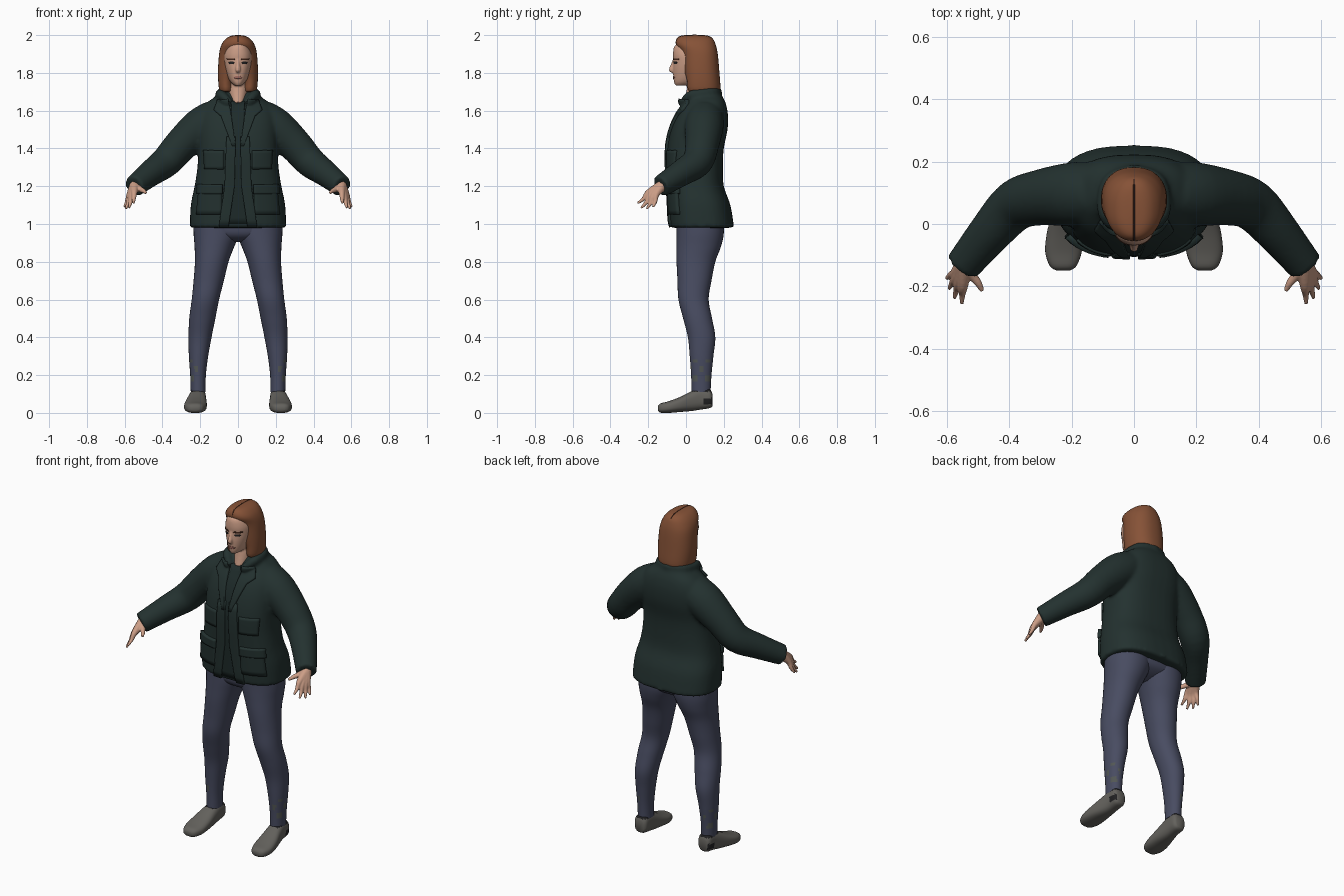
import bpy, bmesh, math
from mathutils import Vector
from mathutils.bvhtree import BVHTree

default = bpy.data.objects.get("Cube")
if default:
    bpy.data.objects.remove(default, do_unlink=True)


def material(name, *rgb):
    mat = bpy.data.materials.new(name)
    mat.use_nodes = True
    mat.diffuse_color = (*rgb, 1)
    shader = next(n for n in mat.node_tree.nodes if n.type == 'BSDF_PRINCIPLED')
    shader.inputs["Base Color"].default_value = (*rgb, 1)
    shader.inputs["Roughness"].default_value = .8
    return mat


JACKET = material("dark green cloth", .017, .031, .029)
SHIRT = material("dark grey cloth", .013, .024, .023)
TROUSERS = material("slate blue cloth", .065, .072, .12)
WORN = material("worn cloth", .085, .095, .09)
SKIN = material("skin", .6, .34, .24)
HAIR = material("auburn hair", .24, .085, .038)
DARK_HAIR = material("dark brown hair", .06, .022, .012)
SHOE = material("grey canvas", .125, .12, .108)
DARK = material("near black", .015, .015, .016)
LIPS = material("lips", .36, .15, .12)
SIDES = (("left", 1), ("right", -1))


def smooth_rows(rows, steps):
    """Catmull-Rom interpolation through rows of numbers."""
    out = []
    last = len(rows) - 1
    for i in range(last):
        a, b, c, d = (rows[min(max(k, 0), last)] for k in range(i - 1, i + 3))
        for s in range(steps):
            t = s / steps
            out.append([q + t * (r - p) / 2 + t * t * (p - 2.5 * q + 2 * r - w / 2)
                        + t ** 3 * (1.5 * (q - r) + (w - p) / 2)
                        for p, q, r, w in zip(a, b, c, d)])
    return out + [list(rows[-1])]


def skin_rings(bm, rings):
    loops = [[bm.verts.new(p) for p in ring] for ring in rings]
    n = len(loops[0])
    for low, high in zip(loops, loops[1:]):
        for i in range(n):
            j = (i + 1) % n
            bm.faces.new((low[i], low[j], high[j], high[i]))
    bm.faces.new(loops[0][::-1])
    bm.faces.new(loops[-1])


def loft(bm, rows, along_y=False, side=1, n=36, power=2.3, steps=4):
    """Rows hold a height, then the low and high limits on the other two axes."""
    rings = []
    for h, a0, a1, b0, b1 in smooth_rows(rows, steps):
        ring = []
        for i in range(n):
            ang = math.tau * i / n
            ca, sa = (math.copysign(abs(f) ** (2 / power), f)
                      for f in (math.cos(ang), math.sin(ang)))
            a = side * ((a0 + a1) / 2 + (a1 - a0) / 2 * ca)
            b = (b0 + b1) / 2 + (b1 - b0) / 2 * sa
            ring.append((a, h, b) if along_y else (a, b, h))
        rings.append(ring)
    skin_rings(bm, rings)


def tube(bm, rows, side=1, n=16, steps=4):
    """Rows hold a path point and the radius there."""
    pts = [(Vector((side * x, y, z)), r) for x, y, z, r in smooth_rows(rows, steps)]
    rings = []
    for i, (p, r) in enumerate(pts):
        way = pts[min(i + 1, len(pts) - 1)][0] - pts[max(i - 1, 0)][0]
        turn = way.to_track_quat('Z', 'Y')
        rings.append([p + turn @ Vector((r * math.cos(math.tau * k / n),
                                         r * math.sin(math.tau * k / n), 0))
                      for k in range(n)])
    skin_rings(bm, rings)


def finish(name, bm, *mats, rule=None, voxel=0, rounds=4):
    bmesh.ops.recalc_face_normals(bm, faces=bm.faces)
    if rule:
        for f in bm.faces:
            f.material_index = int(rule(f.calc_center_median(), f.normal))
    mesh = bpy.data.meshes.new(name)
    bm.to_mesh(mesh)
    bm.free()
    for m in mats:
        mesh.materials.append(m)
    mesh.polygons.foreach_set("use_smooth", [True] * len(mesh.polygons))
    mesh.set_sharp_from_angle(angle=math.radians(50))
    obj = bpy.data.objects.new(name, mesh)
    bpy.context.collection.objects.link(obj)
    if voxel:
        remesh = obj.modifiers.new("blend", 'REMESH')
        remesh.mode, remesh.voxel_size, remesh.use_smooth_shade = 'VOXEL', voxel, True
        relax = obj.modifiers.new("relax", 'SMOOTH')
        relax.factor, relax.iterations = .5, rounds
    return obj


def surface_of(obj):
    bpy.context.view_layer.update()
    return BVHTree.FromObject(obj, bpy.context.evaluated_depsgraph_get())


def patch(name, tree, rows, mat, side=1, thick=.008, cols=8):
    """A plate laid on the front of a surface; rows hold z and two x limits."""
    bm = bmesh.new()
    grid = []
    for i in range(len(rows) - 1):
        for s in range(7 if i == len(rows) - 2 else 6):
            grid.append([p + (q - p) * s / 6 for p, q in zip(rows[i], rows[i + 1])])
    verts = []
    for z, x0, x1 in grid:
        line = []
        for k in range(cols + 1):
            start = Vector((side * (x0 + (x1 - x0) * k / cols), -1, z))
            hit = tree.ray_cast(start, Vector((0, 1, 0)))[0]
            if hit is None:
                hit = tree.find_nearest(Vector((start.x, 0, z)))[0]
            line.append(bm.verts.new(hit))
        verts.append(line)
    for low, high in zip(verts, verts[1:]):
        for k in range(cols):
            bm.faces.new((low[k], low[k + 1], high[k + 1], high[k]))
    obj = finish(name, bm, mat)
    solid = obj.modifiers.new("thickness", 'SOLIDIFY')
    solid.thickness, solid.offset = thick, 0
    return obj


# Jacket: body, sleeves and collar fused into one cloth surface
bm = bmesh.new()
loft(bm, [(.98, -.255, .255, -.085, .255), (1.1, -.25, .25, -.09, .235),
          (1.2, -.23, .23, -.095, .2), (1.3, -.215, .215, -.1, .195),
          (1.4, -.21, .21, -.1, .2), (1.5, -.21, .21, -.08, .22),
          (1.58, -.2, .2, -.045, .222), (1.64, -.165, .165, 0, .21),
          (1.68, -.11, .11, .02, .19), (1.7, -.075, .075, .03, .175)], power=2.6)
for _, s in SIDES:
    tube(bm, [(.12, .1, 1.56, .1), (.2, .095, 1.51, .103), (.3, .085, 1.42, .09),
              (.38, .06, 1.33, .082), (.46, -.025, 1.27, .07),
              (.53, -.11, 1.215, .06), (.55, -.135, 1.2, .058)], s, n=24)
    tube(bm, [(.04, -.02, 1.64, .018), (.085, .02, 1.68, .025), (.095, .08, 1.69, .025),
              (.07, .145, 1.7, .024), (-.01, .17, 1.7, .024)], s)
jacket = finish("jacket", bm, JACKET, voxel=.011)
cloth = surface_of(jacket)

# Shirt strip, front panels, lapels and pockets
patch("shirt_front", cloth, [(1.65, -.035, .035), (1.45, -.03, .03), (1.2, -.03, .03),
                             (1, -.055, .055)], SHIRT)
for label, s in SIDES:
    patch(label + "_front_panel", cloth, [(1.46, .012, .06), (1.2, .018, .07),
                                          (.985, .05, .1)], JACKET, s, .026)
    patch(label + "_lapel", cloth, [(1.66, .05, .1), (1.6, .04, .125), (1.57, .035, .09),
                                    (1.41, .012, .03)], JACKET, s, .028)
    patch(label + "_chest_pocket", cloth, [(1.39, .075, .18), (1.29, .075, .175)],
          JACKET, s, .016)
    patch(label + "_hip_pocket", cloth, [(1.2, .085, .2), (1.05, .085, .215)],
          JACKET, s, .026)
    patch(label + "_hip_pocket_flap", cloth, [(1.21, .08, .205), (1.16, .08, .21)],
          JACKET, s, .036)

# Trousers with worn areas near the ankles
bm = bmesh.new()
loft(bm, [(.905, -.07, .07, .02, .1), (.925, -.15, .15, -.025, .155),
          (.96, -.215, .215, -.048, .195), (1.03, -.23, .23, -.05, .2)])
for _, s in SIDES:
    loft(bm, [(1.03, -.02, .235, -.05, .2), (.95, -.01, .235, -.05, .2),
              (.88, .02, .23, -.05, .185), (.8, .05, .228, -.05, .155),
              (.7, .075, .235, -.045, .135), (.6, .1, .245, -.04, .12),
              (.5, .12, .258, -.015, .138), (.4, .14, .262, .01, .155),
              (.3, .158, .26, .02, .145), (.2, .17, .253, .027, .135),
              (.11, .172, .25, .03, .13)], side=s, steps=6, power=2.1)
finish("trousers", bm, TROUSERS, WORN, rule=lambda c, n: (
    .17 < c.z < .29 and n.x * c.x > 0 and math.sin(c.y * 95) * math.sin(c.z * 60) > .25))

# Shoes with dark ankle opening and heel mark
for label, s in SIDES:
    bm = bmesh.new()
    loft(bm, [(-.149, .205, .25, .012, .035), (-.135, .185, .27, .001, .05),
              (-.09, .168, .285, 0, .062), (-.03, .165, .28, .005, .085),
              (.03, .168, .265, .01, .115), (.08, .17, .255, .018, .133),
              (.125, .172, .252, .025, .128), (.14, .185, .24, .035, .1)],
         along_y=True, side=s, power=2.6)
    finish(label + "_shoe", bm, SHOE, DARK, rule=lambda c, n: (
        (c.z > .113 and n.z > .3) or (c.y > .09 and .045 < c.z < .08 and n.x * c.x > 0)))

# Hands: fingers run from the wrist and fuse into a palm
TIPS = [(.553, -.257, 1.11), (.577, -.238, 1.085), (.594, -.208, 1.08), (.602, -.175, 1.09)]
for label, s in SIDES:
    bm = bmesh.new()
    wrist = Vector((.546, -.128, 1.202))
    for tip in map(Vector, TIPS):
        knuckle = wrist.lerp(tip, .5) + Vector((0, -.006, .01))
        tube(bm, [(*wrist, .03), (*knuckle, .017), (*wrist.lerp(tip, .75), .011),
                  (*tip, .006)], s, n=12)
    tube(bm, [(*wrist, .026), (.52, -.165, 1.185, .016), (.5, -.19, 1.175, .012),
              (.487, -.215, 1.165, .007)], s, n=12)
    finish(label + "_hand", bm, SKIN, voxel=.004, rounds=2)

# Head, neck and nose
bm = bmesh.new()
loft(bm, [(1.733, -.018, .018, -.055, .03), (1.75, -.038, .038, -.063, .08),
          (1.78, -.055, .055, -.067, .12), (1.82, -.067, .067, -.069, .13),
          (1.86, -.074, .074, -.067, .13), (1.9, -.074, .074, -.069, .13),
          (1.94, -.06, .06, -.062, .12), (1.96, -.04, .04, -.04, .1)], power=2.2)
tube(bm, [(0, .07, 1.8, .05), (0, .05, 1.7, .048), (0, .015, 1.63, .03)], n=24)
tube(bm, [(0, -.062, 1.872, .007), (0, -.071, 1.84, .01), (0, -.077, 1.818, .014),
          (0, -.07, 1.806, .009)])
face = finish("head", bm, SKIN, voxel=.005, rounds=2)
skin = surface_of(face)
patch("mouth", skin, [(1.783, -.012, .012), (1.777, -.024, .024), (1.769, -.012, .012)],
      LIPS, thick=.005)
for label, s in SIDES:
    patch(label + "_eye", skin, [(1.86, .024, .044), (1.854, .019, .05), (1.847, .026, .044)],
          DARK, s, .004)
    patch(label + "_eyebrow", skin, [(1.876, .02, .058), (1.868, .014, .056)],
          DARK_HAIR, s, .006)

# Bobbed hair, hollowed under the chin, with a centre parting
bm = bmesh.new()
loft(bm, [(1.7, -.085, .085, 0, .165), (1.712, -.1, .1, -.018, .182),
          (1.8, -.106, .106, -.02, .177), (1.9, -.1, .1, -.028, .168),
          (1.95, -.087, .087, -.053, .157), (1.98, -.065, .065, -.048, .142),
          (1.995, -.04, .04, -.025, .115), (2, -.01, .01, .03, .07)], n=56)
for v in bm.verts:
    if v.co.y < .04:
        low = min(max((1.81 - v.co.z) / .06, 0), 1)
        v.co.y += .08 * low * math.exp(-(v.co.x / .045) ** 2)
finish("hair", bm, HAIR)
bm = bmesh.new()
tube(bm, [(0, -.052, 1.955, .003), (0, -.047, 1.98, .003), (0, -.02, 1.995, .003),
          (0, .05, 1.999, .003), (0, .115, 1.994, .003), (0, .143, 1.979, .002)], n=8)
finish("hair_parting", bm, DARK_HAIR)
